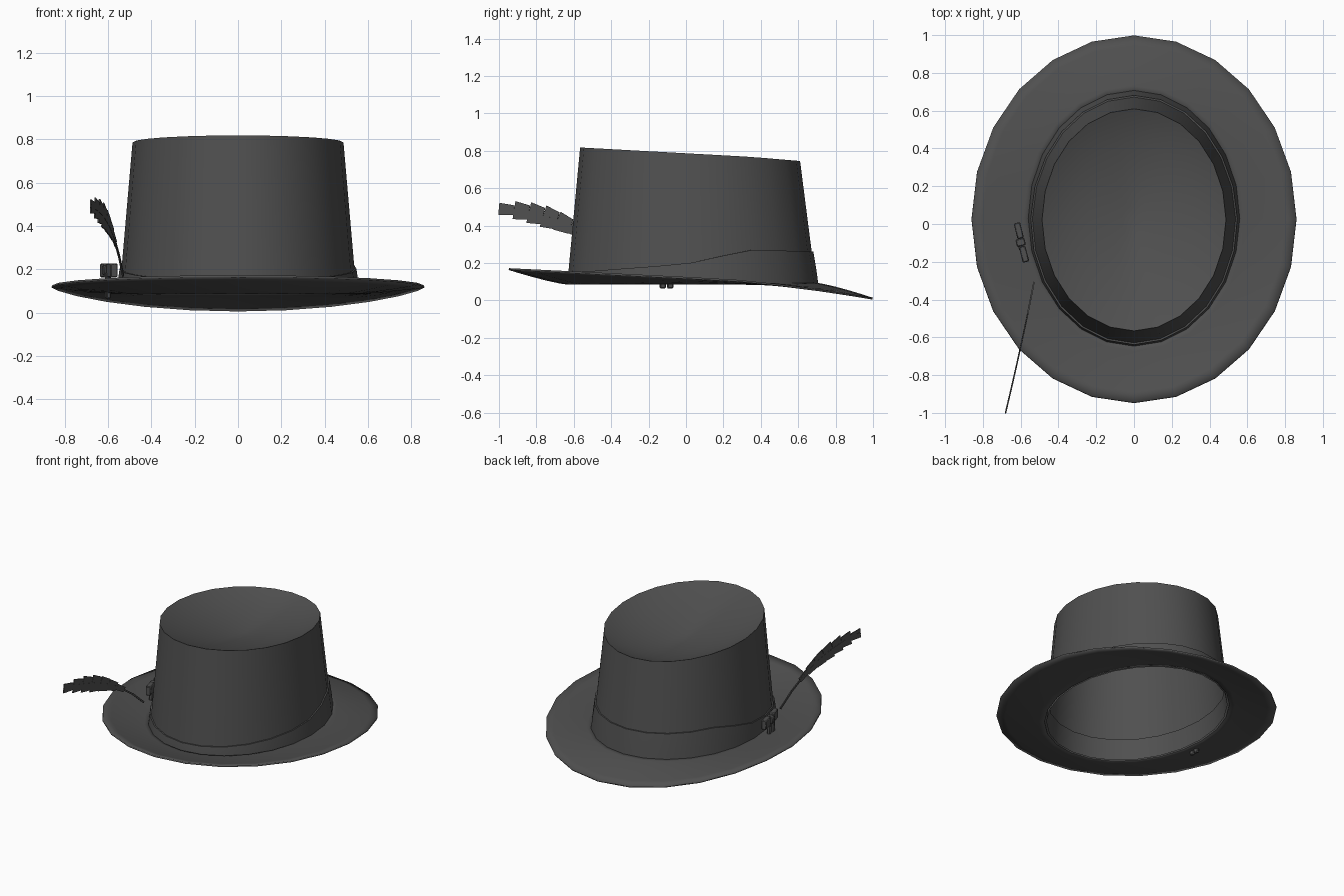
import bpy, bmesh, math
from mathutils import Vector, Matrix

if "Cube" in bpy.data.objects:
    bpy.data.objects.remove(bpy.data.objects["Cube"])

SEG = 24
felt = bpy.data.materials.new("charcoal felt")
felt.diffuse_color = (0.08, 0.08, 0.08, 1)
felt.use_nodes = True
felt.node_tree.nodes["Principled BSDF"].inputs["Base Color"].default_value = felt.diffuse_color


def finish(name, bm, angle=40, thickness=0):
    """Turn a bmesh into a smooth-shaded object."""
    me = bpy.data.meshes.new(name)
    bm.to_mesh(me)
    bm.free()
    me.materials.append(felt)
    ob = bpy.data.objects.new(name, me)
    bpy.context.scene.collection.objects.link(ob)
    if thickness:
        mod = ob.modifiers.new("thickness", 'SOLIDIFY')
        mod.thickness = thickness
        mod.offset = 0
    bpy.ops.object.select_all(action='DESELECT')
    bpy.context.view_layer.objects.active = ob
    ob.select_set(True)
    bpy.ops.object.shade_smooth_by_angle(angle=math.radians(angle))
    return ob


def loft(name, point, rows, centre=None, **kw):
    """Skin rings given by point(row, angle); optionally close with a centre."""
    bm = bmesh.new()
    rings = [[bm.verts.new(point(r, 2 * math.pi * i / SEG)) for i in range(SEG)] for r in rows]
    for a, b in zip(rings, rings[1:]):
        for i in range(SEG):
            j = (i + 1) % SEG
            bm.faces.new((a[i], a[j], b[j], b[i]))
    if centre:
        c = bm.verts.new(centre)
        for i in range(SEG):
            bm.faces.new((rings[-1][i], rings[-1][(i + 1) % SEG], c))
    bmesh.ops.recalc_face_normals(bm, faces=bm.faces)
    return finish(name, bm, **kw)


def mix(a, b, t):
    return a + (b - a) * t


def top_z(y):
    return 0.787 - 0.055 * y - 0.03 * max(0, y - 0.35)


def wall(h, ang, out=0.0):
    """Point on the tapered crown wall at height fraction h."""
    s, c = math.sin(ang), math.cos(ang)
    x = (mix(0.548, 0.487, h) + out) * s
    y = mix(0.03, 0.022, h) + (mix(0.665, 0.588, h) + out) * c
    return Vector((x, y, mix(0.085, top_z(y), h)))


# Brim: front turned up, back turned down
def brim_point(t, ang):
    s, c = math.sin(ang), math.cos(ang)
    edge = 0.12 - 0.11 * c ** 1.5 if c > 0 else 0.12 + 0.048 * -c
    x = mix(0.548, 0.86, t) * s
    y = mix(0.03, 0.025, t) + mix(0.665, 0.972, t) * c
    return (x, y, mix(0.09, edge, t ** 1.25))


loft("brim", brim_point, (0, 0.12, 0.35, 0.6, 0.82, 1), thickness=0.01)


# Crown: wall rows up to 1, then rows shrinking into the dented top
def dent(x, y, f):
    bowl = 0.11 * (1 - f ** 2.2) * (1 + 0.35 * y)
    crease = 0.025 * math.exp(-(x / 0.13) ** 2) * (1 - f)
    return top_z(y) - bowl - crease


def crown_point(r, ang):
    if r <= 1:
        return wall(r, ang)
    f = 2 - r
    p = wall(1, ang)
    x, y = p.x * f, 0.022 + (p.y - 0.022) * f
    return (x, y, dent(x, y, f))


loft("crown", crown_point, (0, 0.2, 0.4, 0.6, 0.8, 0.95, 1, 1.05, 1.15, 1.3, 1.5, 1.7, 1.87),
     centre=(0, 0.022, dent(0, 0.022, 0)), angle=100)


# Hat band: tall at the back, narrow at the front
def band_top(y):
    if y > 0.35:
        return 0.28
    return mix(0.2, 0.28, y / 0.35) if y > 0 else 0.2 + 0.08 * y


def band_point(r, ang):
    p = wall(0, ang)
    h = (band_top(p.y) - 0.09) / 0.7
    hh, out = ((0.01, 0.002), (0.012, 0.013), (h * 0.5, 0.012), (h, 0.009), (h, 0))[r]
    return wall(hh, ang, out)


loft("hat_band", band_point, range(5))

# Sweatband inside the crown
loft("sweatband", lambda h, a: wall(h, a, -0.012), (0.0, 0.1, 0.2))


# Bow: two loops, a knot and two tails passing through the brim
def box(bm, loc, size, turn=0.0):
    m = Matrix.Translation(loc) @ Matrix.Rotation(turn, 4, 'Z') @ Matrix.Diagonal((*size, 1))
    bmesh.ops.create_cube(bm, size=1, matrix=m)


bm = bmesh.new()
for y, x in ((-0.035, -0.61), (-0.16, -0.582)):
    box(bm, (x, y, 0.195), (0.035, 0.085, 0.065), 0.25)
box(bm, (-0.6, -0.097, 0.195), (0.048, 0.04, 0.045), 0.25)
for y in (-0.125, -0.085):
    box(bm, (-0.6, y, 0.125), (0.022, 0.032, 0.12), 0.25)
bmesh.ops.bevel(bm, geom=bm.edges[:], offset=0.005, segments=1, affect='EDGES')
finish("bow", bm)


# Feather: thin quill with overlapping flat barbs along a curve
def quill(t):
    a, b, c = Vector((-0.53, -0.31, 0.17)), Vector((-0.585, -0.6, 0.47)), Vector((-0.68, -1.0, 0.49))
    return a * (1 - t) ** 2 + b * 2 * t * (1 - t) + c * t * t


def slab(bm, t0, t1, w0, w1, thick):
    """Flat tapered plate along the quill."""
    p, q = quill(t0), quill(t1)
    along = (q - p).normalized()
    side = Vector((-1, 0.22, 0)).normalized()
    up = side.cross(along).normalized()
    vs = [bm.verts.new(e + up * w * u + side * thick * k)
          for k in (-0.5, 0.5) for e, w, u in ((p, w0, -0.5), (q, w1, -0.5), (q, w1, 0.5), (p, w0, 0.5))]
    for f in ((0, 1, 2, 3), (7, 6, 5, 4), (0, 4, 5, 1), (1, 5, 6, 2), (2, 6, 7, 3), (3, 7, 4, 0)):
        bm.faces.new([vs[i] for i in f])


bm = bmesh.new()
for i in range(6):
    slab(bm, i / 6, (i + 1) / 6, 0.012, 0.012, 0.008)
widths = (0.04, 0.07, 0.095, 0.11, 0.105, 0.09, 0.06)
for i, w in enumerate(widths):
    t = 0.28 + 0.72 * i / 7
    slab(bm, t, t + 0.72 / 7, w * 0.85, w * 1.08, 0.006)
bmesh.ops.recalc_face_normals(bm, faces=bm.faces)
finish("feather", bm)
